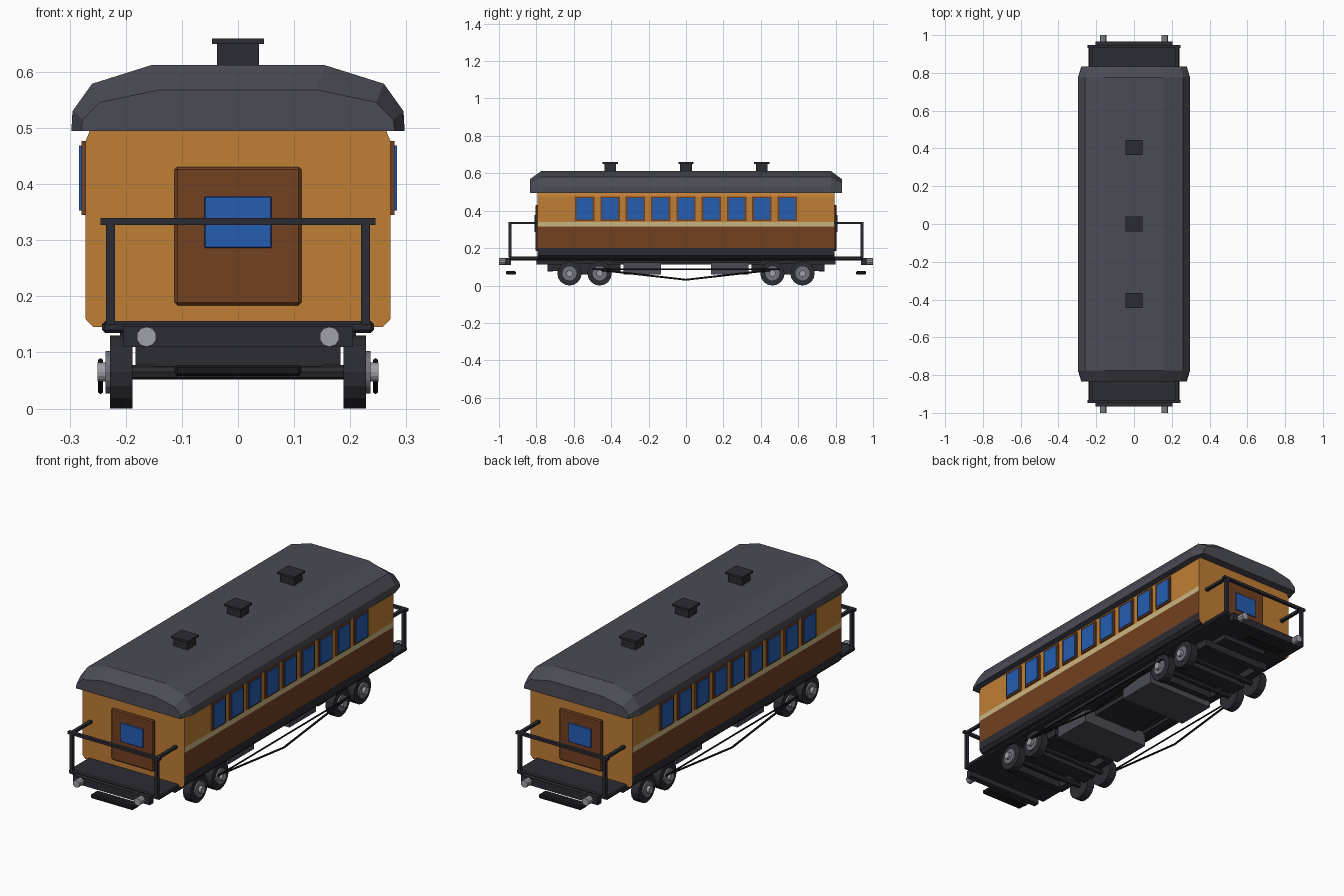
import bpy, bmesh
from mathutils import Vector

cube = bpy.data.objects.get("Cube")
if cube:
    bpy.data.objects.remove(cube, do_unlink=True)


def material(name, r, g, b):
    m = bpy.data.materials.new(name)
    m.use_nodes = True
    m.diffuse_color = (r, g, b, 1)
    m.node_tree.nodes["Principled BSDF"].inputs["Base Color"].default_value = (r, g, b, 1)
    return m


ORANGE = material("orange paint", 0.53, 0.21, 0.035)
BROWN = material("brown paint", 0.17, 0.052, 0.015)
CREAM = material("cream paint", 0.6, 0.47, 0.22)
GLASS = material("blue glass", 0.018, 0.11, 0.45)
ROOF = material("roof grey", 0.07, 0.07, 0.09)
DARK = material("dark iron", 0.024, 0.024, 0.033)
BLACK = material("black iron", 0.01, 0.01, 0.013)
STEEL = material("light steel", 0.35, 0.35, 0.4)
HUB = material("hub grey", 0.17, 0.17, 0.21)


def finish(name, bm, *mats):
    bmesh.ops.recalc_face_normals(bm, faces=bm.faces)
    mesh = bpy.data.meshes.new(name)
    bm.to_mesh(mesh)
    bm.free()
    for m in mats:
        mesh.materials.append(m)
    ob = bpy.data.objects.new(name, mesh)
    bpy.context.collection.objects.link(ob)
    return ob


def box(name, x, y, z, mat, bevel=0):
    """Box from (low, high) ranges on each axis."""
    bm = bmesh.new()
    bmesh.ops.create_cube(bm, size=1)
    for v in bm.verts:
        v.co = Vector([(a + b) / 2 + c * (b - a) for (a, b), c in zip((x, y, z), v.co)])
    if bevel:
        bmesh.ops.bevel(bm, geom=bm.edges[:], offset=bevel, segments=1, affect='EDGES')
    return finish(name, bm, mat)


def span(c, half):
    return (c - half, c + half)


def rod(name, start, end, radius, mat, sides=8):
    """Cylinder between two points."""
    a, b = Vector(start), Vector(end)
    bm = bmesh.new()
    bmesh.ops.create_cone(bm, cap_ends=True, segments=sides, radius1=radius,
                          radius2=radius, depth=(b - a).length)
    turn = (b - a).to_track_quat('Z', 'Y')
    for v in bm.verts:
        v.co = turn @ v.co + (a + b) / 2
    return finish(name, bm, mat)


def loft(bm, sections):
    """Skin closed loops of points and cap both ends."""
    rings = [[bm.verts.new(p) for p in s] for s in sections]
    for r, s in zip(rings, rings[1:]):
        for i in range(len(r)):
            j = (i + 1) % len(r)
            bm.faces.new((r[i], r[j], s[j], s[i]))
    bm.faces.new(rings[0])
    bm.faces.new(rings[-1])


def mirrored(half):
    return half + [(-x, z) for x, z in reversed(half)]


# Body, with the side bands coloured by height
profile = mirrored([(0.258, 0.145), (0.272, 0.16), (0.272, 0.2), (0.272, 0.315),
                    (0.272, 0.34), (0.272, 0.476), (0.262, 0.5)])
bm = bmesh.new()
loft(bm, [[(x, y, z) for x, z in profile] for y in (-0.795, 0.795)])
bm.normal_update()
for f in bm.faces:
    z = f.calc_center_median().z
    if abs(f.normal.y) < 0.5:
        f.material_index = 3 if z < 0.2 else 1 if z < 0.315 else 2 if z < 0.34 else 0
finish("carriage_body", bm, ORANGE, BROWN, CREAM, DARK)

# Roof with sloping ends
mid = mirrored([(0.297, 0.495), (0.295, 0.53), (0.26, 0.579), (0.155, 0.612)])
end = mirrored([(0.279, 0.495), (0.277, 0.515), (0.246, 0.546), (0.14, 0.568)])
bm = bmesh.new()
loft(bm, [[(x, y, z) for x, z in p]
          for y, p in ((-0.835, end), (-0.775, mid), (0.775, mid), (0.835, end))])
finish("roof", bm, ROOF)

# Roof vents
for y in (-0.405, 0, 0.405):
    box("vent_base", span(0, 0.037), span(y, 0.032), (0.6, 0.65), DARK)
    box("vent_cap", span(0, 0.046), span(y, 0.041), (0.65, 0.66), DARK)

# Side windows
for side in (-1, 1):
    for i in range(-4, 5):
        y = i * 0.1354
        box("window_frame", span(side * 0.274, 0.005), span(y, 0.052), (0.345, 0.477), BROWN)
        box("window_glass", span(side * 0.279, 0.004), span(y, 0.043), (0.353, 0.469), GLASS)

# Underframe
box("floor_frame", span(0, 0.242), span(0, 0.945), (0.135, 0.156), DARK, 0.005)
box("centre_sill", span(0, 0.12), span(0, 0.8), (0.112, 0.136), DARK)
for side in (-1, 1):
    box("side_sill", span(side * 0.19, 0.02), span(0, 0.4), (0.12, 0.136), DARK)
    box("equipment_box", span(0, 0.18), span(side * 0.235, 0.1), (0.058, 0.13), ROOF)

    # Truss rods
    x = side * 0.245
    rod("straight_truss_rod", (x, -0.5, 0.086), (x, 0.5, 0.086), 0.004, BLACK, 6)
    for e in (-1, 1):
        rod("sloping_truss_rod", (x, e * 0.47, 0.084), (x, 0, 0.031), 0.005, BLACK, 6)

# Everything repeated at both ends
for e in (-1, 1):
    def out(a, b):
        return tuple(sorted((e * a, e * b)))

    # End door
    box("door", span(0, 0.113), out(0.79, 0.805), (0.184, 0.431), BROWN, 0.005)
    box("door_glass", span(0, 0.06), out(0.8, 0.81), (0.286, 0.378), GLASS, 0.002)

    # Platform end, buffers and step
    box("buffer_beam", span(0, 0.205), out(0.935, 0.965), (0.11, 0.147), DARK)
    box("coupler_step", span(0, 0.113), out(0.91, 0.963), (0.058, 0.078), BLACK, 0.005)
    for side in (-1, 1):
        x = side * 0.163
        rod("buffer", (x, e * 0.96, 0.128), (x, e, 0.128), 0.018, STEEL, 10)

        # Railing posts and side rails
        x = side * 0.227
        box("railing_post", span(x, 0.008), out(0.932, 0.948), (0.15, 0.33), DARK)
        box("side_rail", span(x, 0.008), out(0.795, 0.948), (0.328, 0.34), DARK)
    box("end_rail", span(0, 0.245), out(0.932, 0.948), (0.327, 0.34), DARK)

    # Bogie
    for side in (-1, 1):
        box("bogie_side_frame", span(side * 0.165, 0.018), out(0.35, 0.74), (0.078, 0.114), DARK)
    box("bogie_bolster", span(0, 0.182), out(0.5, 0.58), (0.058, 0.118), DARK)
    for y in (0.365, 0.725):
        box("bogie_cross_beam", span(0, 0.15), span(e * y, 0.015), (0.075, 0.11), DARK)

    # Wheels and axles
    for y in (e * 0.462, e * 0.623):
        rod("axle", (-0.19, y, 0.065), (0.19, y, 0.065), 0.013, DARK)
        for side in (-1, 1):
            for name, a, b, r, m in (("wheel", 0.188, 0.228, 0.065, DARK),
                                     ("wheel_disc", 0.226, 0.236, 0.038, HUB),
                                     ("hub_cap", 0.234, 0.25, 0.017, STEEL)):
                rod(name, (side * a, y, 0.065), (side * b, y, 0.065), r, m, 16)
